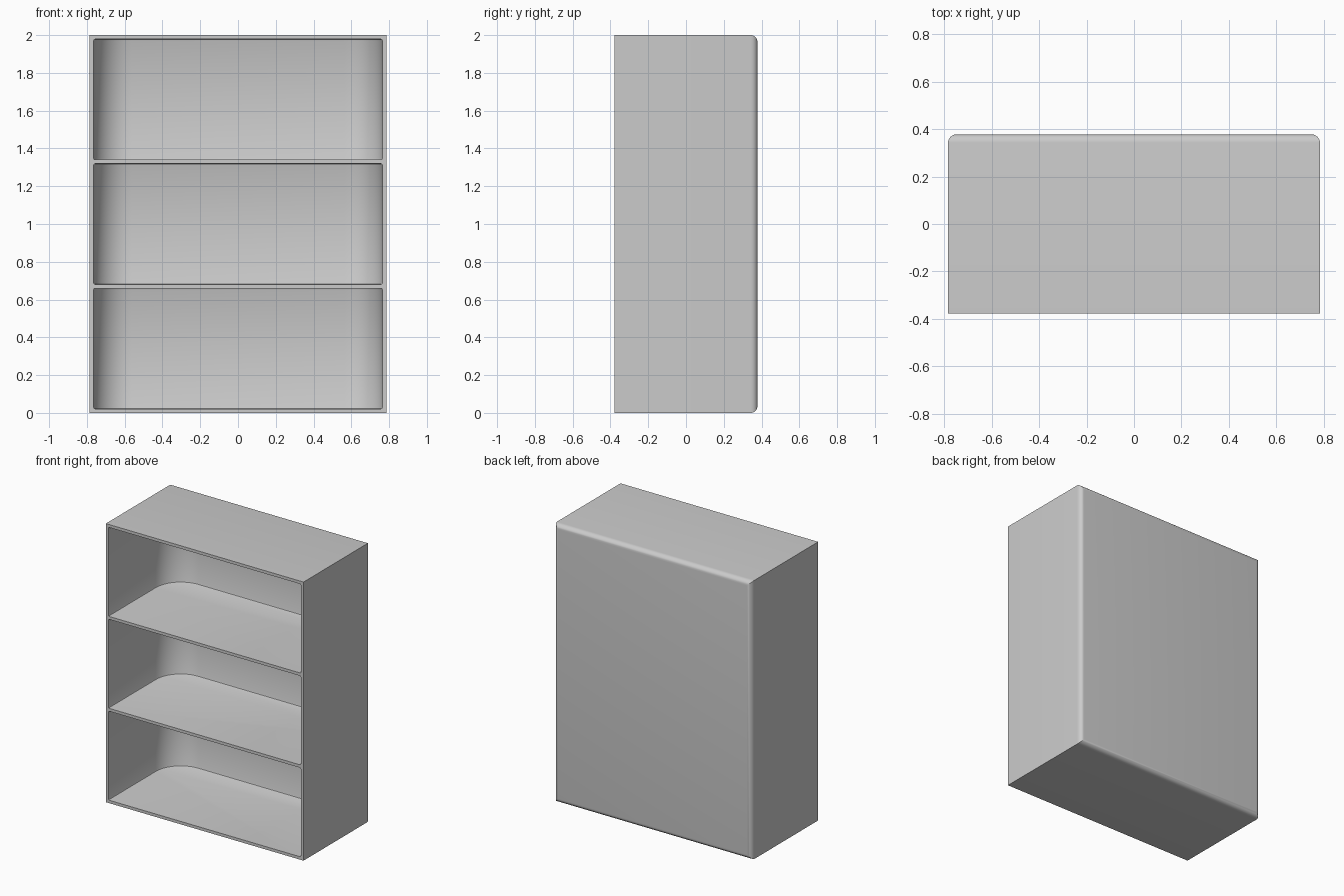
import bpy
import bmesh
from mathutils import Vector

default = bpy.data.objects.get("Cube")
if default:
    bpy.data.objects.remove(default, do_unlink=True)

WIDTH, DEPTH, HEIGHT = 1.57, 0.756, 2.0
WALL = 0.021
BAYS = 3
FRONT, BACK = -DEPTH / 2, DEPTH / 2

grey = bpy.data.materials.new("light grey")
grey.use_nodes = True
colour = (0.6, 0.6, 0.6, 1)
grey.diffuse_color = colour
grey.node_tree.nodes["Principled BSDF"].inputs["Base Color"].default_value = colour


def bevel_edges(bm, pick, radius, segments):
    """Round the edges chosen by the pick rule."""
    edges = [e for e in bm.edges if pick(e)]
    bmesh.ops.bevel(bm, geom=edges, offset=radius, segments=segments,
                    profile=0.5, affect='EDGES')


def box(name, low, high, bevels):
    """Box between two corners, with a list of (rule, radius, segments) bevels."""
    low, high = Vector(low), Vector(high)
    bm = bmesh.new()
    bmesh.ops.create_cube(bm, size=1)
    for v in bm.verts:
        v.co = (low + high) / 2 + v.co * (high - low)
    for pick, radius, segments in bevels:
        bevel_edges(bm, pick, radius, segments)
    mesh = bpy.data.meshes.new(name)
    bm.to_mesh(mesh)
    bm.free()
    mesh.materials.append(grey)
    obj = bpy.data.objects.new(name, mesh)
    bpy.context.collection.objects.link(obj)
    return obj


def on_back(edge):
    return all(v.co.y > BACK - 0.001 for v in edge.verts)


def upright_at_rear(edge):
    a, b = (v.co for v in edge.verts)
    return a.y > 0 and b.y > 0 and abs(a.z - b.z) > 0.1


# Outer case, with a rounded border around the back panel
case = box("bookcase_body", (-WIDTH / 2, FRONT, 0), (WIDTH / 2, BACK, HEIGHT),
           [(on_back, 0.035, 6)])

# Open bays with large rounded rear corners, leaving the shelves between them
bay_height = (HEIGHT - WALL * (BAYS + 1)) / BAYS
for i in range(BAYS):
    bottom = WALL + i * (bay_height + WALL)
    inner = WIDTH / 2 - WALL


    def floor_or_ceiling(edge):
        a, b = (v.co for v in edge.verts)
        return abs(a.z - b.z) < 0.001 and max(a.y, b.y) > FRONT

    cutter = box("bay_cutter", (-inner, FRONT - 0.1, bottom),
                 (inner, BACK - WALL, bottom + bay_height),
                 [(upright_at_rear, 0.2, 12), (floor_or_ceiling, 0.008, 2)])
    cutter.hide_render = True
    cut = case.modifiers.new("bay", 'BOOLEAN')
    cut.operation = 'DIFFERENCE'
    cut.solver = 'EXACT'
    cut.object = cutter
    bpy.context.view_layer.objects.active = case
    bpy.ops.object.modifier_apply(modifier=cut.name)
    bpy.data.objects.remove(cutter, do_unlink=True)

# Smooth the rounded corners, keep the rims sharp
bpy.ops.object.select_all(action='DESELECT')
case.select_set(True)
bpy.context.view_layer.objects.active = case
bpy.ops.object.shade_smooth_by_angle(angle=0.4)
